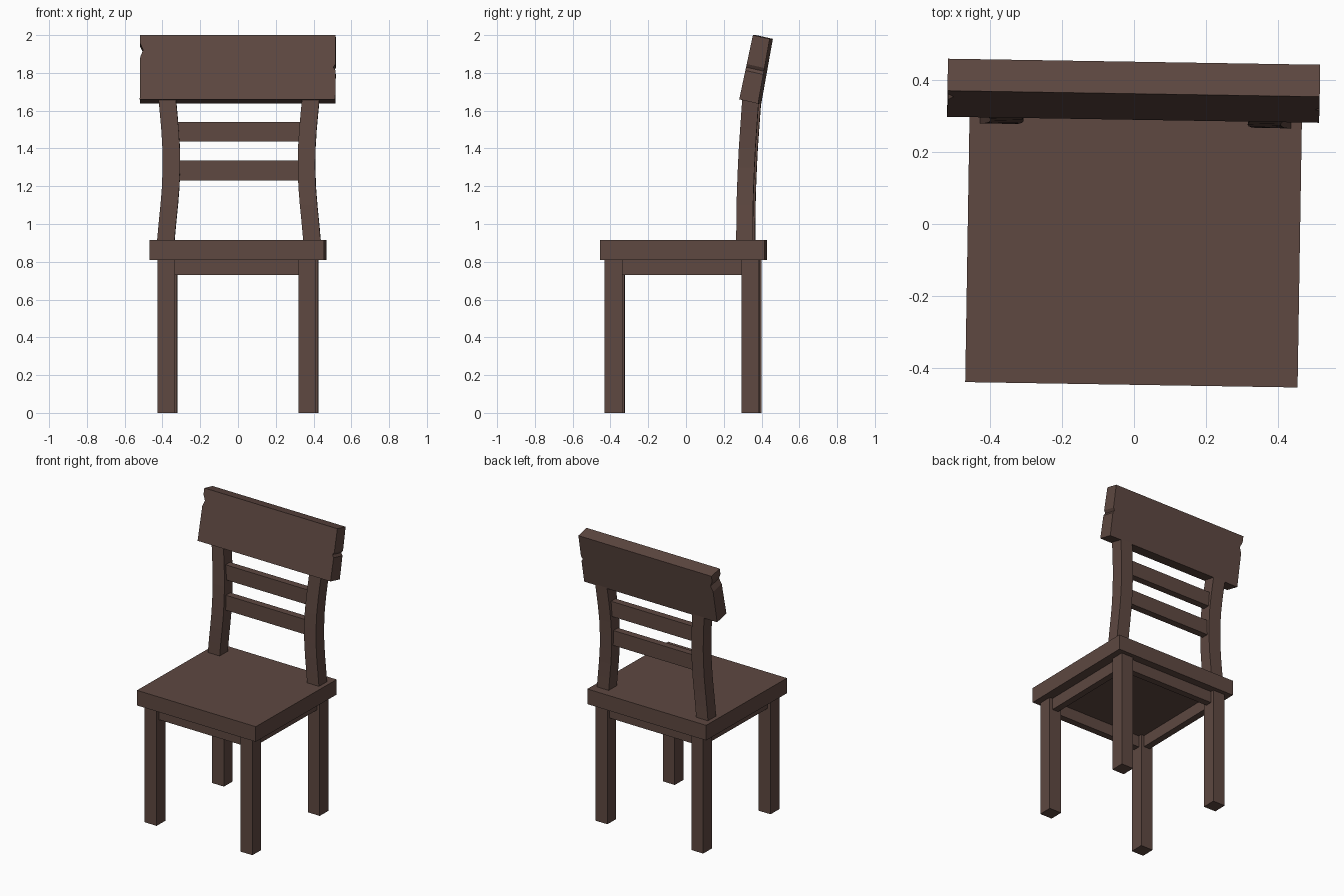
import bpy, bmesh
from mathutils import Vector

if "Cube" in bpy.data.objects:
    bpy.data.objects.remove(bpy.data.objects["Cube"])

YAW = -0.0162  # the whole chair is turned very slightly

wood = bpy.data.materials.new("dark brown wood")
wood.diffuse_color = (0.112, 0.065, 0.053, 1)
wood.use_nodes = True
wood.node_tree.nodes["Principled BSDF"].inputs["Base Color"].default_value = wood.diffuse_color


def loft(name, rings):
    """Closed solid joining a list of matching vertex rings, capped at both ends."""
    bm = bmesh.new()
    loops = [[bm.verts.new(Vector(p)) for p in ring] for ring in rings]
    n = len(loops[0])
    for a, b in zip(loops, loops[1:]):
        for i in range(n):
            j = (i + 1) % n
            bm.faces.new((a[i], a[j], b[j], b[i]))
    bm.faces.new(loops[0][::-1])
    bm.faces.new(loops[-1])
    bmesh.ops.recalc_face_normals(bm, faces=bm.faces)
    mesh = bpy.data.meshes.new(name)
    bm.to_mesh(mesh)
    bm.free()
    mesh.materials.append(wood)
    obj = bpy.data.objects.new(name, mesh)
    obj.rotation_euler.z = YAW
    bpy.context.collection.objects.link(obj)
    return obj


def rect(x0, x1, y0, y1, z):
    return [(x0, y0, z), (x1, y0, z), (x1, y1, z), (x0, y1, z)]


def box(name, x0, x1, y0, y1, z0, z1):
    return loft(name, [rect(x0, x1, y0, y1, z) for z in (z0, z1)])


# Seat
box("seat", -0.4625, 0.4625, -0.4475, 0.4225, 0.81, 0.915)

# Front and back aprons
for name, y in (("front", -0.377), ("back", 0.347)):
    box(name + "_apron", -0.34, 0.34, y - 0.023, y + 0.023, 0.73, 0.815)

# Curved posts: height, distance from the middle, depth position
POST = [(0.90, 0.388, 0.318), (1.00, 0.379, 0.318), (1.10, 0.369, 0.319),
        (1.20, 0.361, 0.322), (1.30, 0.358, 0.326), (1.40, 0.359, 0.331),
        (1.50, 0.365, 0.338), (1.60, 0.374, 0.345), (1.67, 0.381, 0.350)]

for side, s in (("left", -1), ("right", 1)):
    # Legs
    for end, y in (("front", -0.377), ("back", 0.347)):
        box(f"{end}_{side}_leg", s * 0.373 - 0.046, s * 0.373 + 0.046,
            y - 0.047, y + 0.047, 0, 0.815)
    # Side apron
    box(side + "_apron", s * 0.373 - 0.023, s * 0.373 + 0.023, -0.34, 0.31, 0.73, 0.815)
    # Backrest post
    loft(side + "_back_post",
         [rect(s * x - 0.046, s * x + 0.046, y - 0.045, y + 0.043, z) for z, x, y in POST])

# Backrest slats
for name, z, y in (("lower", 1.283, 0.325), ("upper", 1.488, 0.336)):
    box(name + "_slat", -0.345, 0.345, y - 0.024, y + 0.024, z - 0.052, z + 0.052)

# Leaning top board with chipped ends: outline as (x, fraction of height)
OUTLINE = [(-0.525, 0), (0.51, 0), (0.511, 0.45), (0.499, 0.50), (0.511, 0.55), (0.511, 1),
           (-0.525, 1), (-0.525, 0.88), (-0.508, 0.77), (-0.523, 0.66)]
front = (Vector((0, 0.290, 1.66)), Vector((0, 0.3625, 2.0)))
back = (Vector((0, 0.390, 1.637)), Vector((0, 0.4515, 1.98)))
loft("top_board", [[lo.lerp(hi, t) + Vector((x, 0, 0)) for x, t in OUTLINE]
                   for lo, hi in (front, back)])
